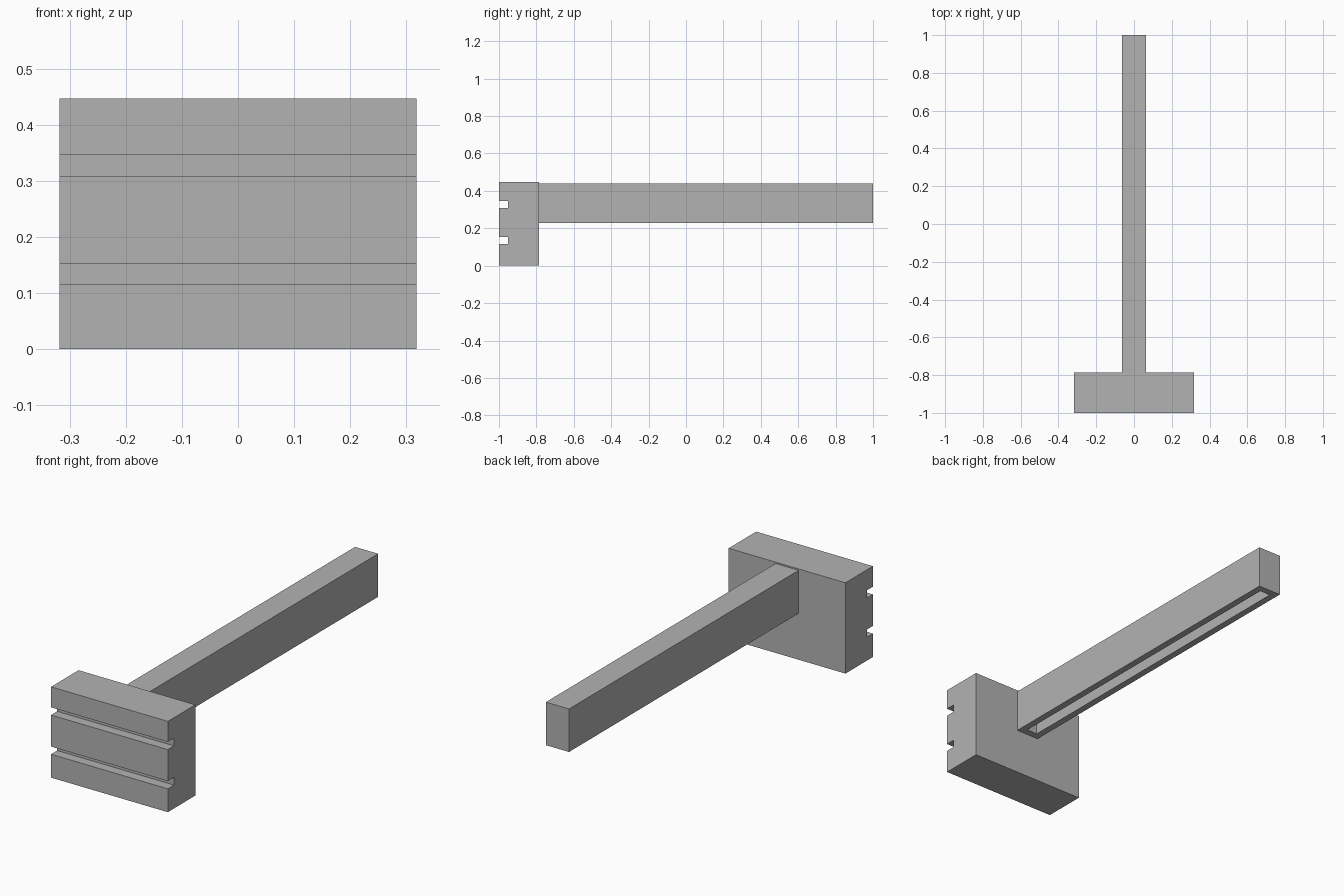
import bpy
import bmesh

if "Cube" in bpy.data.objects:
    bpy.data.objects.remove(bpy.data.objects["Cube"], do_unlink=True)

FRONT, HEAD_BACK, ARM_END = -1.0, -0.786, 1.0
HEAD_HALF, HEAD_TOP = 0.318, 0.447
ARM_HALF, ARM_LOW, ARM_TOP = 0.063, 0.228, 0.44
WALL = 0.048

grey = bpy.data.materials.new("plain grey")
grey.use_nodes = True
colour = (0.45, 0.45, 0.45, 1)
grey.diffuse_color = colour
grey.node_tree.nodes["Principled BSDF"].inputs["Base Color"].default_value = colour


def extrude_profile(bm, points, half_width):
    """Extrude a (y, z) outline symmetrically along x."""
    face = bm.faces.new([bm.verts.new((-half_width, y, z)) for y, z in points])
    extruded = bmesh.ops.extrude_face_region(bm, geom=[face], use_keep_orig=True)
    verts = [g for g in extruded["geom"] if isinstance(g, bmesh.types.BMVert)]
    bmesh.ops.translate(bm, verts=verts, vec=(2 * half_width, 0, 0))
    bmesh.ops.recalc_face_normals(bm, faces=bm.faces[:])
    bm.normal_update()


def finish(bm, name):
    mesh = bpy.data.meshes.new(name)
    bm.to_mesh(mesh)
    bm.free()
    mesh.materials.append(grey)
    obj = bpy.data.objects.new(name, mesh)
    bpy.context.collection.objects.link(obj)
    return obj


# Head block with two grooves across its front
outline = [(HEAD_BACK, HEAD_TOP), (HEAD_BACK, 0), (FRONT, 0)]
for low, high in ((0.115, 0.153), (0.308, 0.346)):
    outline += [(FRONT, low), (FRONT + WALL, low),
                (FRONT + WALL, high), (FRONT, high)]
outline.append((FRONT, HEAD_TOP))
bm = bmesh.new()
extrude_profile(bm, outline, HEAD_HALF)
finish(bm, "head_block")

# Arm with a long slot sunk into its underside
bm = bmesh.new()
extrude_profile(bm, [(HEAD_BACK, ARM_LOW), (ARM_END, ARM_LOW),
                     (ARM_END, ARM_TOP), (HEAD_BACK, ARM_TOP)], ARM_HALF)
underside = min(bm.faces, key=lambda f: f.calc_center_median().z)
bmesh.ops.inset_individual(bm, faces=[underside], thickness=WALL)
bmesh.ops.inset_individual(bm, faces=[underside], thickness=0,
                           depth=-(ARM_TOP - ARM_LOW - WALL))
finish(bm, "arm")
